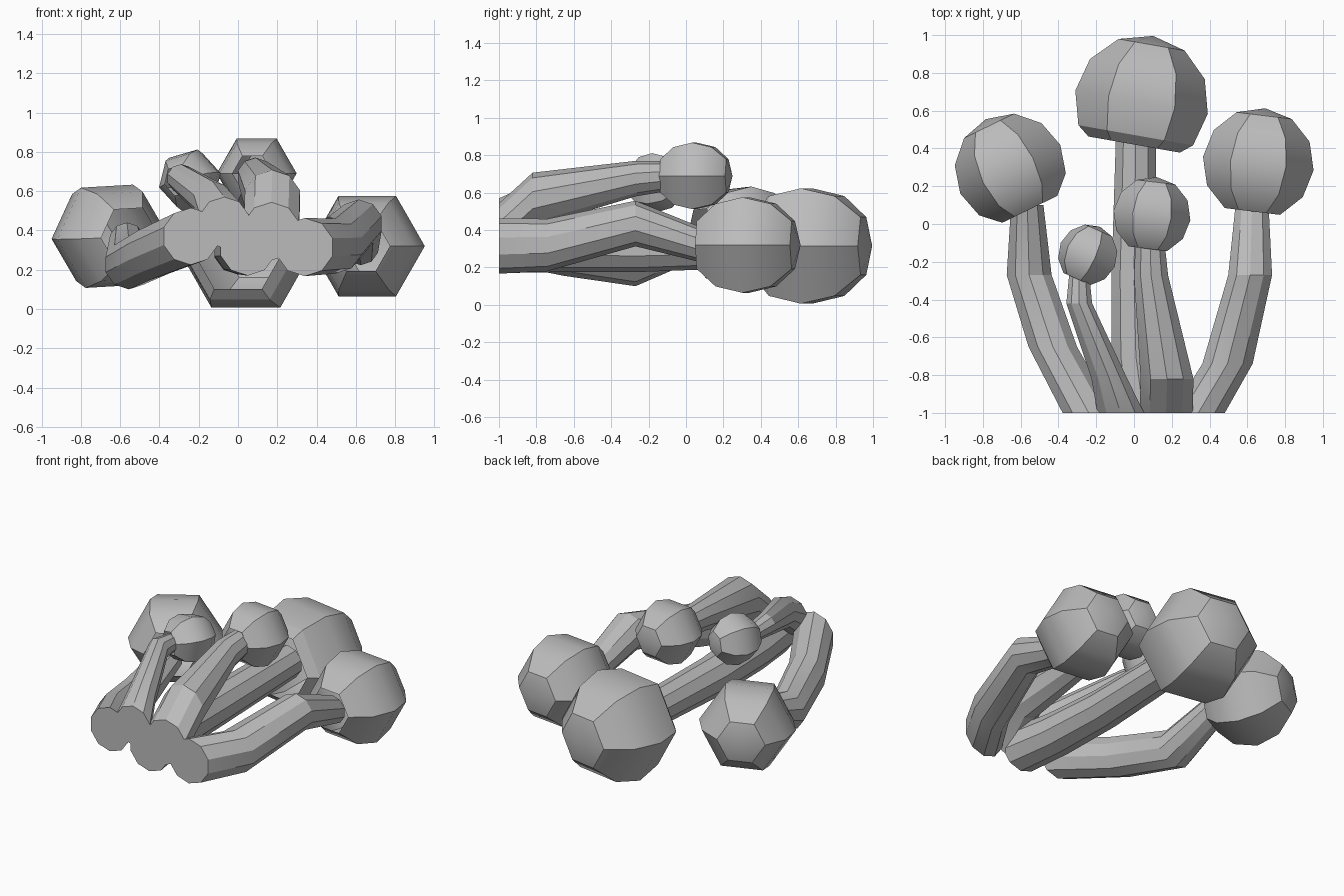
import bpy, bmesh, math
from mathutils import Vector, Matrix

if "Cube" in bpy.data.objects:
    bpy.data.objects.remove(bpy.data.objects["Cube"])

grey = bpy.data.materials.new("plain_grey")
grey.diffuse_color = (0.5, 0.5, 0.5, 1)
grey.use_nodes = True
grey.node_tree.nodes["Principled BSDF"].inputs["Base Color"].default_value = grey.diffuse_color


def finish(bm, name, angle):
    bmesh.ops.recalc_face_normals(bm, faces=bm.faces)
    me = bpy.data.meshes.new(name)
    bm.to_mesh(me)
    bm.free()
    me.materials.append(grey)
    ob = bpy.data.objects.new(name, me)
    bpy.context.collection.objects.link(ob)
    bpy.ops.object.select_all(action='DESELECT')
    ob.select_set(True)
    bpy.context.view_layer.objects.active = ob
    bpy.ops.object.shade_smooth_by_angle(angle=math.radians(angle))
    return ob


def bridge(bm, a, b):
    n = len(a)
    for i in range(n):
        bm.faces.new((a[i], a[(i + 1) % n], b[(i + 1) % n], b[i]))


def stalk(name, path, sides=10):
    """Tapering bent tube; each path entry is (x, y, z, radius)."""
    bm = bmesh.new()
    rings = []
    for x, y, z, r in path:
        angles = [2 * math.pi * (i + 0.5) / sides for i in range(sides)]
        rings.append([bm.verts.new((x + r * math.cos(t), y, z + r * math.sin(t)))
                      for t in angles])
    for a, b in zip(rings, rings[1:]):
        bridge(bm, a, b)
    bm.faces.new(rings[0])
    bm.faces.new(rings[-1])
    finish(bm, name, 25)


def ball(name, centre, radius, lean, roll=0, end=(0.5, -0.866)):
    """Six-sided ball around the y axis, open where the stalk enters."""
    bm = bmesh.new()
    profile = [(math.sin(math.radians(d)), math.cos(math.radians(d)))
               for d in (30, 60, 90, 120)] + [end]
    rings = [[bm.verts.new((radius * r * math.cos(i * math.pi / 3), radius * y,
                            radius * r * math.sin(i * math.pi / 3)))
              for i in range(6)] for r, y in profile]
    for a, b in zip(rings, rings[1:]):
        bridge(bm, a, b)
    tip = bm.verts.new((0, radius, 0))
    for i in range(6):
        bm.faces.new((tip, rings[0][i], rings[0][(i + 1) % 6]))
    turn = Matrix.Rotation(math.radians(-lean), 4, 'Z') @ Matrix.Rotation(math.radians(roll), 4, 'Y')
    bm.transform(Matrix.Translation(Vector(centre)) @ turn)
    finish(bm, name, 31)


# Stalks, joined at the front end
stalk("left_stalk", [(-.24, -1, .37, .145), (-.43, -.65, .29, .135),
                     (-.555, -.27, .225, .125), (-.565, .1, .35, .09)])
stalk("right_stalk", [(.34, -1, .315, .148), (.495, -.74, .32, .14),
                      (.615, -.27, .435, .122), (.625, .1, .315, .092)])
stalk("centre_stalk", [(.05, -1, .315, .145), (.01, -.7, .31, .135),
                       (0, -.27, .30, .125), (.01, .5, .315, .11)])
stalk("upper_stalk", [(.17, -1, .395, .148), (.175, -.82, .56, .147),
                      (.09, -.27, .675, .095), (.085, -.09, .69, .08)])
stalk("upper_left_stalk", [(-.07, -1, .44, .13), (-.13, -.82, .55, .10),
                           (-.29, -.42, .665, .072), (-.29, -.26, .66, .055)])

# Balls at the tips
ball("left_ball", (-.655, .29, .37), .295, -26, -3, (.55, -.8))
ball("right_ball", (.658, .32, .32), .295, 7)
ball("centre_ball", (.04, .645, .315), .356, 10, 0, (.69, -.64))
ball("upper_ball", (.095, .045, .69), .205, 7)
ball("upper_left_ball", (-.245, -.163, .655), .162, 24, -15)
